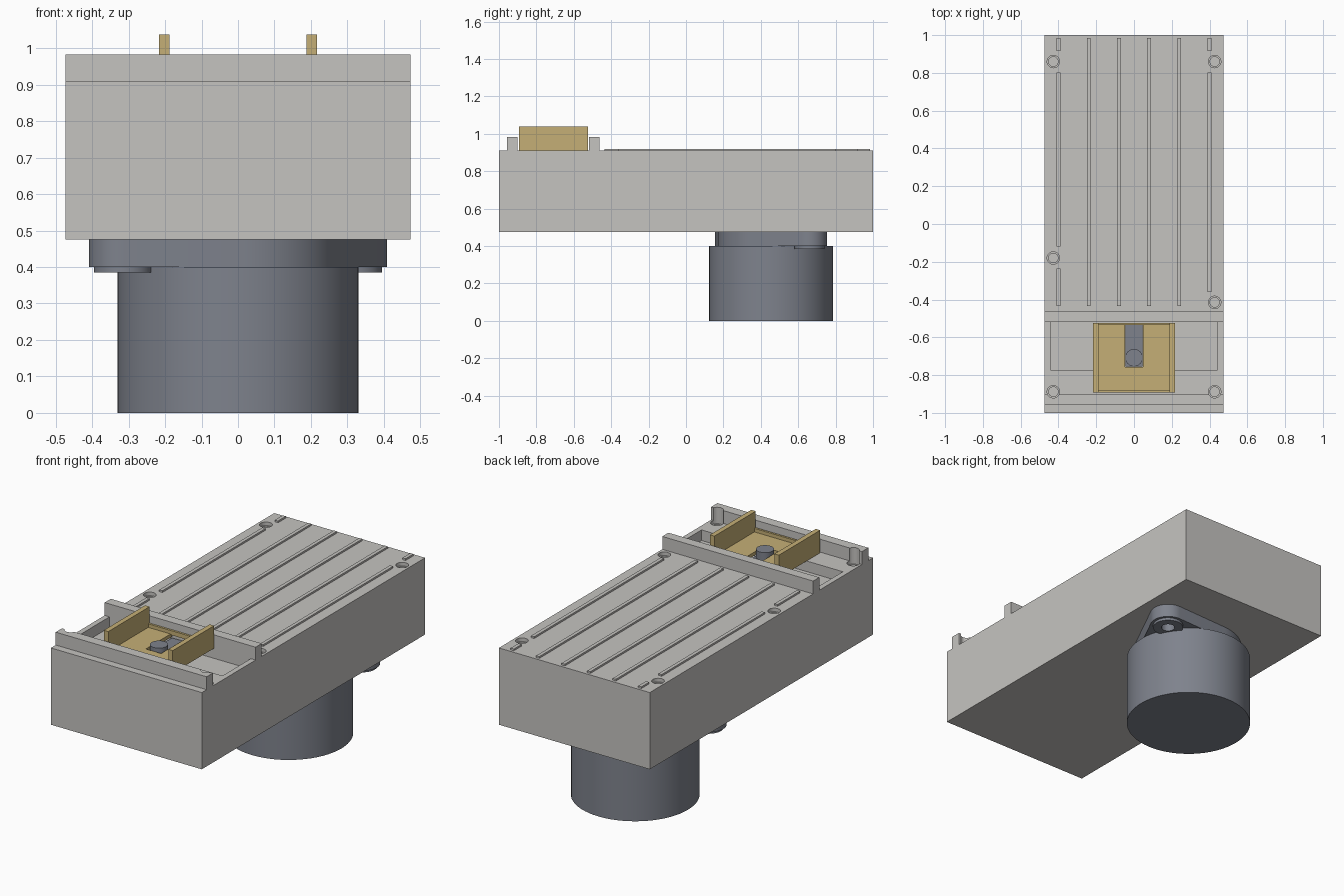
import bpy, bmesh, math
from mathutils import Vector

if "Cube" in bpy.data.objects:
    bpy.data.objects.remove(bpy.data.objects["Cube"])


def material(name, rgb):
    m = bpy.data.materials.new(name)
    m.diffuse_color = (*rgb, 1)
    m.use_nodes = True
    m.node_tree.nodes["Principled BSDF"].inputs["Base Color"].default_value = m.diffuse_color
    return m


GREY = material("light_grey", (0.56, 0.55, 0.53))
GOLD = material("brass_tan", (0.56, 0.43, 0.18))
METAL = material("steel_grey", (0.21, 0.225, 0.265))


def finish(name, bm, mat, smooth=False):
    bmesh.ops.recalc_face_normals(bm, faces=bm.faces)
    me = bpy.data.meshes.new(name)
    bm.to_mesh(me)
    bm.free()
    ob = bpy.data.objects.new(name, me)
    bpy.context.collection.objects.link(ob)
    if mat:
        me.materials.append(mat)
    if smooth:
        bpy.ops.object.select_all(action='DESELECT')
        ob.select_set(True)
        bpy.context.view_layer.objects.active = ob
        bpy.ops.object.shade_smooth_by_angle(angle=math.radians(30))
    return ob


def box(name, x, y, z, mat=None):
    bm = bmesh.new()
    bmesh.ops.create_cube(bm, size=1)
    for v in bm.verts:
        v.co = [r[0] + (c + 0.5) * (r[1] - r[0]) for c, r in zip(v.co, (x, y, z))]
    return finish(name, bm, mat)


def prism(name, outline, z0, z1, mat=None, smooth=True):
    bm = bmesh.new()
    f = bm.faces.new([bm.verts.new((p[0], p[1], z0)) for p in outline])
    ext = bmesh.ops.extrude_face_region(bm, geom=[f])
    for v in ext["geom"]:
        if isinstance(v, bmesh.types.BMVert):
            v.co.z = z1
    return finish(name, bm, mat, smooth)


def arc(cx, cy, r, a0=0.0, a1=2 * math.pi, n=48, closed=False):
    k = n - 1 if closed else n
    return [(cx + r * math.cos(a0 + (a1 - a0) * i / k),
             cy + r * math.sin(a0 + (a1 - a0) * i / k)) for i in range(n)]


def cylinder(name, cx, cy, r, z0, z1, mat=None, n=48):
    return prism(name, arc(cx, cy, r, n=n), z0, z1, mat, smooth=mat is not None)


def cut(target, cutters):
    bpy.context.view_layer.objects.active = target
    for c in cutters:
        c.hide_render = True
        m = target.modifiers.new("cut", 'BOOLEAN')
        m.operation, m.solver, m.object = 'DIFFERENCE', 'EXACT', c
        bpy.ops.object.modifier_apply(modifier=m.name)


def discard(obs):
    for o in obs:
        bpy.data.objects.remove(o, do_unlink=True)


TOP, HW = 0.91, 0.473

# Main housing block with end pocket and counterbored screw holes
body = box("housing", (-HW, HW), (-1, 1), (0.475, TOP), GREY)
front_wall = box("front_wall", (-HW, HW), (-0.957, -0.9), (TOP, 0.983), GREY)
rear_wall = box("rear_wall", (-HW, HW), (-0.518, -0.463), (TOP, 0.983), GREY)
holes = [(-0.427, 0.86), (0.427, 0.86), (-0.427, -0.18),
         (0.427, -0.415), (-0.427, -0.888), (0.427, -0.888)]
cutters = [box("pocket_cutter", (-0.443, 0.443), (-0.772, -0.518), (0.85, 1.0))]
for hx, hy in holes:
    cutters.append(cylinder("bore_cutter", hx, hy, 0.033, 0.89, 1.1, n=32))
    cutters.append(cylinder("hole_cutter", hx, hy, 0.025, 0.82, 1.0, n=32))
cut(body, cutters)
cut(front_wall, [c for c in cutters if c.name.startswith("bore")])
discard(cutters)

# Raised ribs, the outer ones interrupted around the screw holes
spans = {-0.4: [(-0.435, -0.235), (-0.12, 0.803), (0.915, 0.985)],
         0.4: [(-0.36, 0.803), (0.915, 0.985)]}
for i in range(6):
    rx = round(-0.4 + 0.16 * i, 2)
    for y in spans.get(rx, [(-0.435, 0.985)]):
        box("rib", (rx - 0.01, rx + 0.01), y, (TOP - 0.002, 0.92), GREY)

# Carriage: slotted floor, two side rails and low end lips
y0, y1 = -0.893, -0.523
floor = box("carriage_floor", (-0.2, 0.2), (y0, y1), (TOP - 0.005, 0.925), GOLD)
slot = box("slot_cutter", (-0.048, 0.048), (-0.757, -0.4), (0.8, 1.0))
cut(floor, [slot])
discard([slot])
for s in (-1, 1):
    box("carriage_rail", sorted((s * 0.188, s * 0.216)), (y0, y1), (TOP, 1.038), GOLD)
for y in ((y0, y0 + 0.012), (y1 - 0.012, y1)):
    box("carriage_lip", (-0.19, 0.19), y, (0.92, 0.945), GOLD)

# Drive crank and pin inside the slot
box("crank_arm", (-0.046, 0.046), (-0.755, -0.525), (0.85, 0.9), METAL)
cylinder("crank_pin", 0, -0.708, 0.046, 0.9, 0.945, METAL)

# Motor can
MY = 0.455
cylinder("motor_can", 0, MY, 0.331, 0, 0.4, METAL, n=64)

# Mounting flange: central disc blended by tangents into two opposed ears
ex, ey, R, r = 0.315, 0.205, 0.285, 0.094
d, a = math.hypot(ex, ey), math.atan2(ey, ex)
t = math.acos((R - r) / d)
outline = []
for k, s in ((0, 1), (math.pi, -1)):
    outline += arc(s * ex, MY + s * ey, r, a + k - t, a + k + t, 20, True)
    outline += arc(0, MY, R, a + k + t, a + k + math.pi - t, 20, True)
flange = prism("mounting_flange", outline, 0.4, 0.475, METAL)

# Ear bosses with screw holes
for s in (-1, 1):
    cx, cy = s * ex, MY + s * ey
    boss = cylinder("ear_boss", cx, cy, 0.08, 0.385, 0.402, METAL)
    drill = cylinder("drill_cutter", cx, cy, 0.036, 0.3, 0.45, n=32)
    cut(boss, [drill])
    cut(flange, [drill])
    discard([drill])
